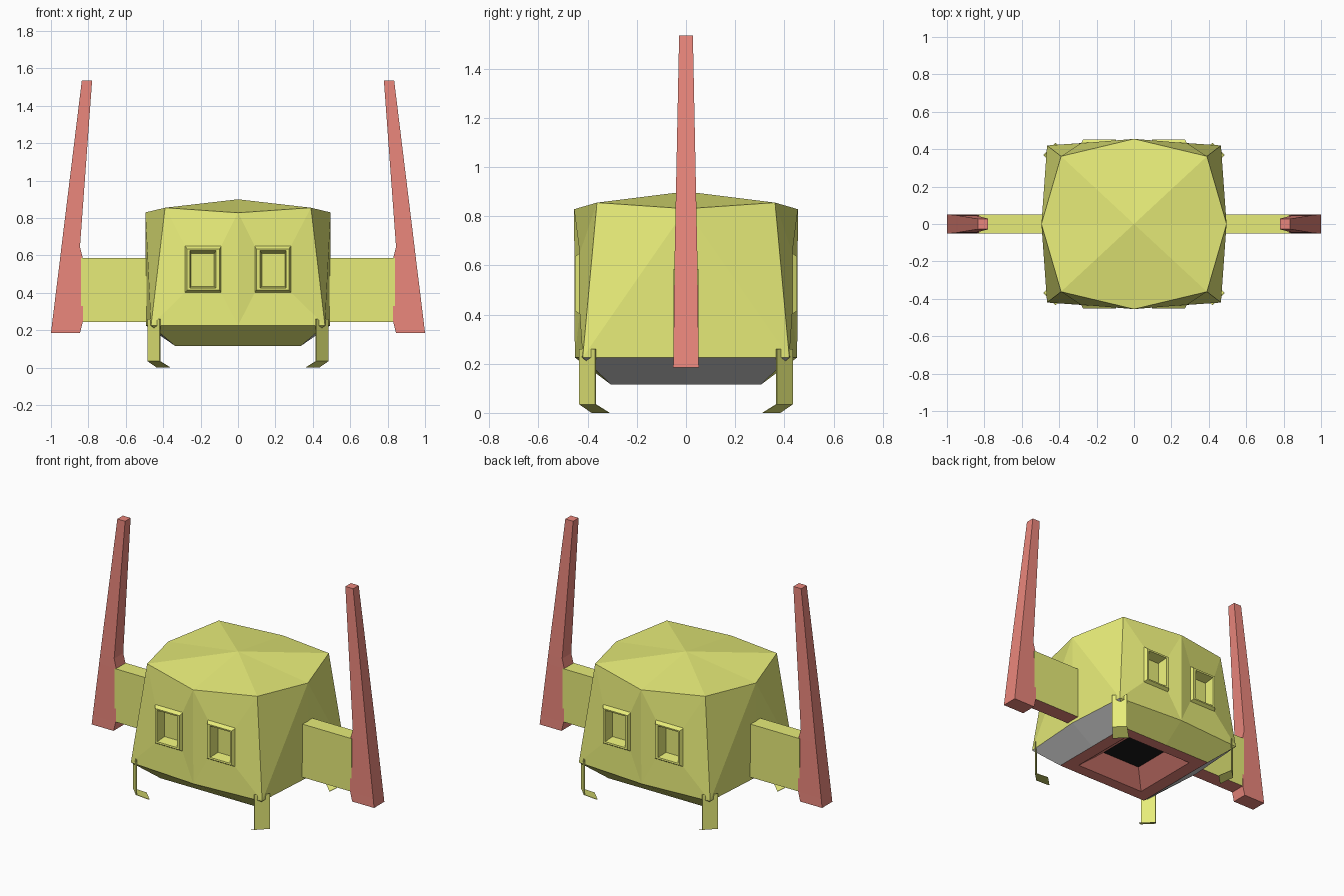
import bpy, bmesh
from mathutils import Vector

if "Cube" in bpy.data.objects:
    bpy.data.objects.remove(bpy.data.objects["Cube"])


def material(name, rgb):
    m = bpy.data.materials.new(name)
    m.diffuse_color = (*rgb, 1)
    m.use_nodes = True
    m.node_tree.nodes["Principled BSDF"].inputs["Base Color"].default_value = m.diffuse_color
    return m


YELLOW = material("yellow", (0.80, 0.84, 0.19))
RED = material("red", (0.82, 0.24, 0.20))
BLACK = material("black", (0.01, 0.01, 0.01))


def finish(name, bm, mats):
    bmesh.ops.remove_doubles(bm, verts=bm.verts, dist=0.0005)
    bmesh.ops.recalc_face_normals(bm, faces=bm.faces)
    mesh = bpy.data.meshes.new(name)
    bm.to_mesh(mesh)
    bm.free()
    for m in mats:
        mesh.materials.append(m)
    obj = bpy.data.objects.new(name, mesh)
    bpy.context.collection.objects.link(obj)
    return obj


def face(bm, pts, mat=0):
    f = bm.faces.new([bm.verts.new(p) for p in pts])
    f.material_index = mat
    return f


def bridge(bm, rings, mats=None):
    for k, (a, b) in enumerate(zip(rings, rings[1:])):
        for i in range(len(a)):
            j = (i + 1) % len(a)
            face(bm, (a[i], a[j], b[j], b[i]), mats[k] if mats else 0)


CORNERS = [(sx, sy) for sx in (-1, 1) for sy in (-1, 1)]

# Cabin: one quarter (roof, side wall, front wall with window), repeated four ways
def window_rect(x0, x1, z0, z1, y):
    return [(x0, y, z1), (x1, y, z1), (x1, y, z0), (x0, y, z0)]

bm = bmesh.new()
for sx, sy in CORNERS:
    def s(p):
        return (p[0] * sx, p[1] * sy, p[2])
    apex, corner, base = s((0, 0, 0.9)), s((0.39, 0.362, 0.855)), s((0.465, 0.42, 0.225))
    front_top, side_top = s((0, 0.455, 0.828)), s((0.495, 0, 0.83))
    front_low, side_low = s((0, 0.452, 0.225)), s((0.493, 0, 0.225))
    face(bm, (apex, front_top, corner))
    face(bm, (apex, corner, side_top))
    face(bm, (side_top, corner, base))
    face(bm, (side_top, base, side_low))
    rects = [window_rect(0.09, 0.283, 0.402, 0.65, 0.432),
             window_rect(0.098, 0.272, 0.415, 0.635, 0.452),
             window_rect(0.118, 0.257, 0.425, 0.625, 0.45),
             window_rect(0.128, 0.25, 0.435, 0.61, 0.385)]
    rings = [[front_top, corner, base, front_low]] + [[s(p) for p in r] for r in rects]
    bridge(bm, rings)
    face(bm, rings[-1])
finish("cabin", bm, [YELLOW])

# Underside: tapered skirt, red rim and recess with a black opening
def octo(x, y, mx, my, z):
    return [(x, y, z), (0, my, z), (-x, y, z), (-mx, 0, z),
            (-x, -y, z), (0, -my, z), (x, -y, z), (mx, 0, z)]

bm = bmesh.new()
rings = [octo(0.465, 0.42, 0.493, 0.452, 0.225), octo(0.335, 0.305, 0.335, 0.305, 0.115),
         octo(0.25, 0.23, 0.25, 0.23, 0.115), octo(0.14, 0.125, 0.14, 0.125, 0.2)]
bridge(bm, rings, [0, 1, 1])
face(bm, rings[-1], 2)
for f in bm.faces:
    c = f.calc_center_median()
    if f.material_index == 0 and abs(c.x) > 0.3:
        f.material_index = 3
finish("underside", bm, [YELLOW, RED, BLACK, None])

# Side arms and tall tapered pylons
for side, sx in (("left", -1), ("right", 1)):
    bm = bmesh.new()
    ends = [[(sx * x, y, z) for y, z in
             ((-0.05, 0.245), (0.05, 0.245), (0.05, 0.585), (-0.05, 0.585))]
            for x in (0.47, 0.84)]
    bridge(bm, ends)
    for e in ends:
        face(bm, e)
    for f in bm.faces:
        if f.calc_center_median().z < 0.25:
            f.material_index = 1
    finish(side + "_arm", bm, [YELLOW, RED])

    bm = bmesh.new()
    levels = [(0.845, 1.0, 0.052, 0.185), (0.83, 0.993, 0.051, 0.245), (0.83, 0.951, 0.047, 0.585),
              (0.845, 0.944, 0.046, 0.645), (0.78, 0.835, 0.028, 1.535)]
    rings = [[(sx * a, -w, z), (sx * b, -w, z), (sx * b, w, z), (sx * a, w, z)]
             for a, b, w, z in levels]
    bridge(bm, rings)
    face(bm, rings[0])
    face(bm, rings[-1])
    finish(side + "_pylon", bm, [RED])

# Legs: thin strips across each corner, with feet folded inwards
for n, (sx, sy) in enumerate(CORNERS):
    centre = Vector((0.452 * sx, 0.402 * sy, 0))
    inward = Vector((-sx, -sy, 0)).normalized()
    across = Vector((sx, -sy, 0)).normalized()
    bm = bmesh.new()
    profile = [(0, 0.26, 0.046), (0, 0.035, 0.046), (0.075, 0, 0.05)]
    rings = []
    for d, z, w in profile:
        p = centre + inward * d + Vector((0, 0, z))
        t = inward * 0.006
        rings.append([p - across * w, p + across * w, p + across * w + t, p - across * w + t])
    bridge(bm, rings)
    face(bm, rings[0])
    face(bm, rings[-1])
    finish("leg_%d" % (n + 1), bm, [YELLOW])
